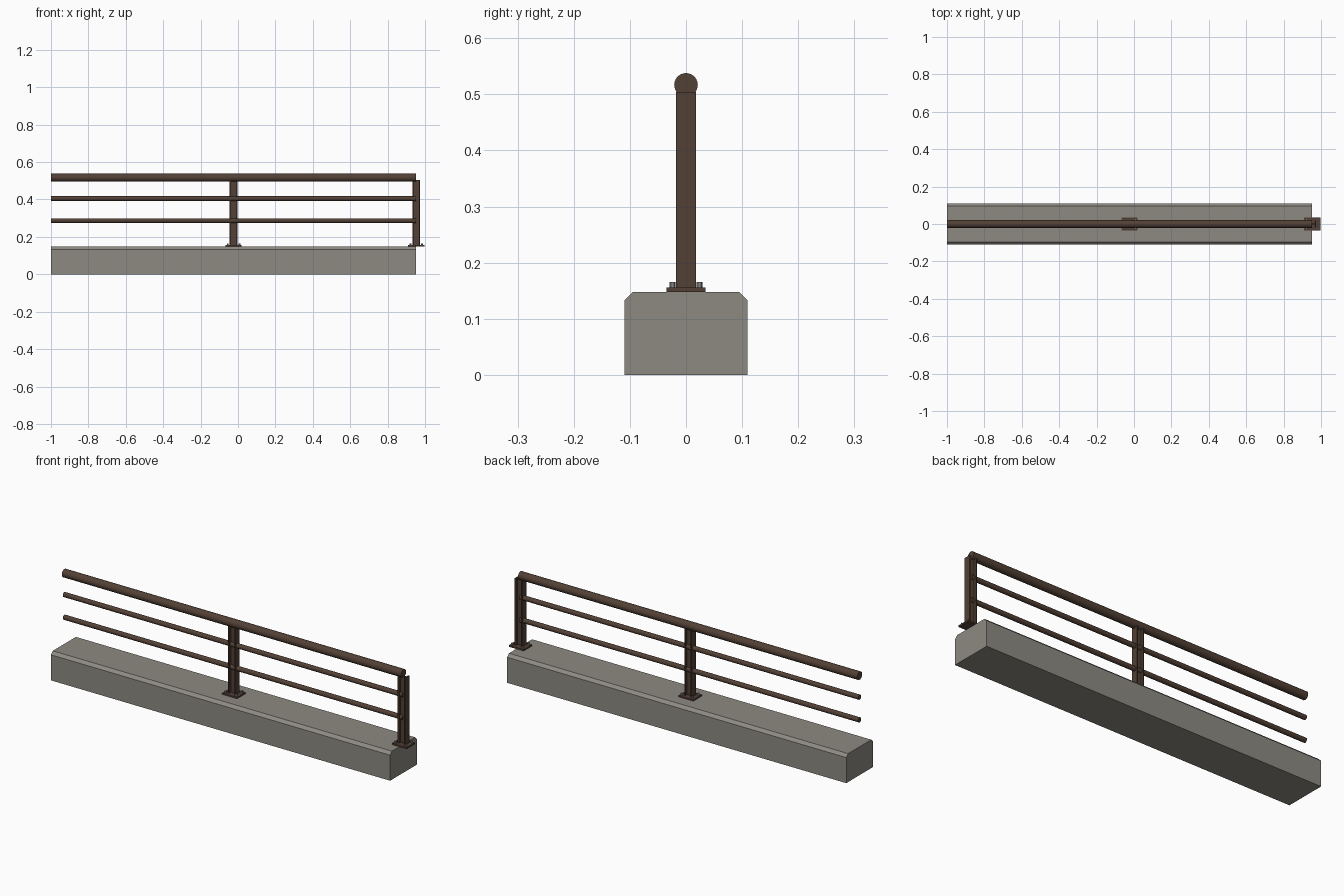
import bpy, bmesh, math
from mathutils import Matrix

if "Cube" in bpy.data.objects:
    bpy.data.objects.remove(bpy.data.objects["Cube"])


def material(name, rgb):
    m = bpy.data.materials.new(name)
    m.diffuse_color = (*rgb, 1)
    m.use_nodes = True
    m.node_tree.nodes["Principled BSDF"].inputs["Base Color"].default_value = m.diffuse_color
    return m


STONE = material("concrete", (0.27, 0.255, 0.225))
BROWN = material("brown_metal", (0.085, 0.052, 0.036))
STEEL = material("bolt_steel", (0.25, 0.25, 0.25))


def finish(name, bm, mat, smooth=False):
    bmesh.ops.recalc_face_normals(bm, faces=bm.faces)
    me = bpy.data.meshes.new(name)
    bm.to_mesh(me)
    bm.free()
    me.materials.append(mat)
    ob = bpy.data.objects.new(name, me)
    bpy.context.collection.objects.link(ob)
    if smooth:
        bpy.ops.object.select_all(action='DESELECT')
        ob.select_set(True)
        bpy.context.view_layer.objects.active = ob
        bpy.ops.object.shade_smooth_by_angle(angle=math.radians(35))
    return ob


def extrude(name, points, vec, mat):
    bm = bmesh.new()
    face = bm.faces.new([bm.verts.new(p) for p in points])
    ext = bmesh.ops.extrude_face_region(bm, geom=[face], use_keep_orig=True)
    moved = [g for g in ext["geom"] if isinstance(g, bmesh.types.BMVert)]
    bmesh.ops.translate(bm, verts=moved, vec=vec)
    return finish(name, bm, mat)


def rail(name, z, radius, x0, x1):
    bm = bmesh.new()
    mat = Matrix.Translation(((x0 + x1) / 2, 0, z)) @ Matrix.Rotation(math.pi / 2, 4, 'Y')
    bmesh.ops.create_cone(bm, cap_ends=True, segments=24, radius1=radius,
                          radius2=radius, depth=x1 - x0, matrix=mat)
    return finish(name, bm, BROWN, True)


TOP = 0.148
END = 0.953
POSTS = {"middle": -0.0235, "end": 0.953}

# Concrete kerb with chamfered top edges
half = [(0.11, 0), (0.11, TOP - 0.015), (0.095, TOP)]
profile = half + [(-y, z) for y, z in reversed(half)]
extrude("concrete_kerb", [(-1, y, z) for y, z in profile], (1 + END, 0, 0), STONE)

# Handrail and two thinner rails
rail("top_handrail", 0.517, 0.021, -1, END)
for name, z in (("upper_rail", 0.405), ("lower_rail", 0.287)):
    rail(name, z, 0.0125, -1, END)

# H-section posts on bolted base plates
for label, cx in POSTS.items():
    w, d, f, t = 0.021, 0.0175, 0.006, 0.003
    quarter = [(w, d), (w - f, d), (w - f, t)]
    section = (quarter + [(-x, y) for x, y in reversed(quarter)]
               + [(-x, -y) for x, y in quarter]
               + [(x, -y) for x, y in reversed(quarter)])
    extrude(label + "_post", [(cx + x, y, TOP + 0.004) for x, y in section],
            (0, 0, 0.504 - TOP - 0.004), BROWN)

    bm = bmesh.new()
    bmesh.ops.create_cube(bm, size=1, matrix=Matrix.Translation((cx, 0, TOP + 0.0035))
                          @ Matrix.Diagonal((0.086, 0.07, 0.008, 1)))
    finish(label + "_base_plate", bm, BROWN)

    bm = bmesh.new()
    for sx in (-1, 1):
        for sy in (-1, 1):
            bmesh.ops.create_cone(bm, cap_ends=True, segments=6, radius1=0.0055,
                                  radius2=0.0055, depth=0.012,
                                  matrix=Matrix.Translation((cx + sx * 0.031, sy * 0.024, 0.160)))
    finish(label + "_plate_bolts", bm, STEEL)
